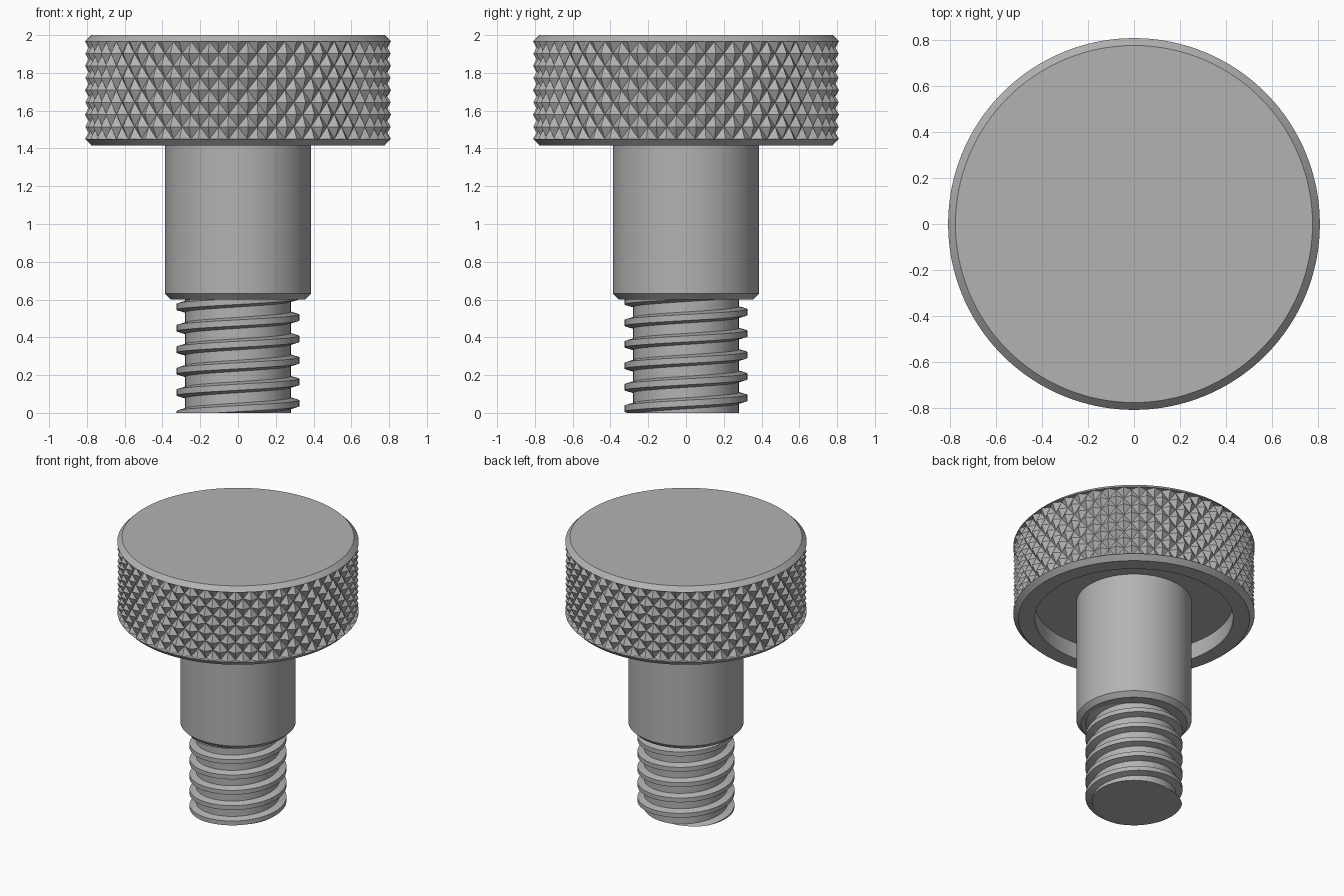
import bpy, bmesh, math
from mathutils import Vector

SEGMENTS = 128

cube = bpy.data.objects.get("Cube")
if cube:
    bpy.data.objects.remove(cube, do_unlink=True)

steel = bpy.data.materials.new("steel_grey")
steel.use_nodes = True
colour = (0.45, 0.45, 0.45, 1)
steel.diffuse_color = colour
steel.node_tree.nodes["Principled BSDF"].inputs["Base Color"].default_value = colour


def finish(name, bm, smooth=True):
    """Turn a bmesh into a named, coloured object."""
    bmesh.ops.recalc_face_normals(bm, faces=bm.faces)
    mesh = bpy.data.meshes.new(name)
    bm.to_mesh(mesh)
    bm.free()
    mesh.materials.append(steel)
    obj = bpy.data.objects.new(name, mesh)
    bpy.context.collection.objects.link(obj)
    if smooth:
        bpy.ops.object.select_all(action='DESELECT')
        obj.select_set(True)
        bpy.context.view_layer.objects.active = obj
        bpy.ops.object.shade_smooth_by_angle(angle=math.radians(30))
    return obj


def polar(radius, angle, z):
    return Vector((radius * math.cos(angle), radius * math.sin(angle), z))


def lathe(name, profile):
    """Revolve (radius, z) points about z; open ends are capped flat."""
    bm = bmesh.new()
    rings = [[bm.verts.new(polar(r, math.tau * i / SEGMENTS, z)) for i in range(SEGMENTS)]
             for r, z in profile]
    for a, b in zip(rings, rings[1:]):
        for i in range(SEGMENTS):
            j = (i + 1) % SEGMENTS
            bm.faces.new((a[i], a[j], b[j], b[i]))
    bm.faces.new(rings[0])
    bm.faces.new(rings[-1])
    return finish(name, bm)


def knurl(name, r_tip, r_valley, z0, z1, count, rows):
    """Band of diamond pyramids: tips and valleys alternate like a checkerboard."""
    bm = bmesh.new()
    cols = count * 2
    grid = [[bm.verts.new(polar(r_valley if (i + k) % 2 else r_tip,
                                math.tau * i / cols, z0 + (z1 - z0) * k / rows))
             for i in range(cols)] for k in range(rows + 1)]
    for k in range(rows):
        for i in range(cols):
            j = (i + 1) % cols
            a, b, c, d = grid[k][i], grid[k][j], grid[k + 1][j], grid[k + 1][i]
            # split every cell along its valley diagonal
            if (i + k) % 2:
                bm.faces.new((a, b, c))
                bm.faces.new((a, c, d))
            else:
                bm.faces.new((a, b, d))
                bm.faces.new((b, c, d))
    return finish(name, bm, smooth=False)


def thread(name, r_root, r_crest, pitch, crest_z, root_half, crest_half, z_top):
    """Right-handed trapezoid ridge, trimmed flat at the bottom and top."""
    bm = bmesh.new()
    steps = 64
    section = [(r_root, -root_half), (r_crest, -crest_half),
               (r_crest, crest_half), (r_root, root_half)]
    start = crest_z - pitch * math.ceil(crest_z / pitch + 1)
    turns = math.ceil((z_top - start) / pitch) + 1
    loops = []
    for n in range(turns * steps + 1):
        z = start + pitch * n / steps
        loops.append([bm.verts.new(polar(r, math.tau * n / steps, z + dz))
                      for r, dz in section])
    for a, b in zip(loops, loops[1:]):
        for i in range(4):
            j = (i + 1) % 4
            bm.faces.new((a[i], a[j], b[j], b[i]))
    for z, normal in ((0, -1), (z_top, 1)):
        cut = bmesh.ops.bisect_plane(bm, geom=bm.verts[:] + bm.edges[:] + bm.faces[:],
                                     plane_co=(0, 0, z), plane_no=(0, 0, normal),
                                     clear_outer=True)
        rim = [e for e in cut["geom_cut"] if isinstance(e, bmesh.types.BMEdge)]
        bmesh.ops.triangle_fill(bm, edges=rim, use_beauty=True)
    return finish(name, bm)


# Head: chamfered rims, a band for the knurl and a recess underneath
lathe("head", [(0.30, 1.535), (0.665, 1.535), (0.665, 1.415), (0.775, 1.415),
               (0.81, 1.45), (0.77, 1.45), (0.77, 1.967), (0.81, 1.967), (0.778, 2.0)])
knurl("head_knurl", 0.81, 0.775, 1.45, 1.967, 48, 8)

# Shoulder with a chamfered lower edge
lathe("shoulder", [(0.355, 0.60), (0.387, 0.632), (0.387, 1.54)])

# Threaded end
lathe("thread_core", [(0.28, 0.0), (0.28, 0.61)])
thread("thread_ridge", 0.275, 0.325, 0.1135, 0.505, 0.031, 0.016, 0.605)
